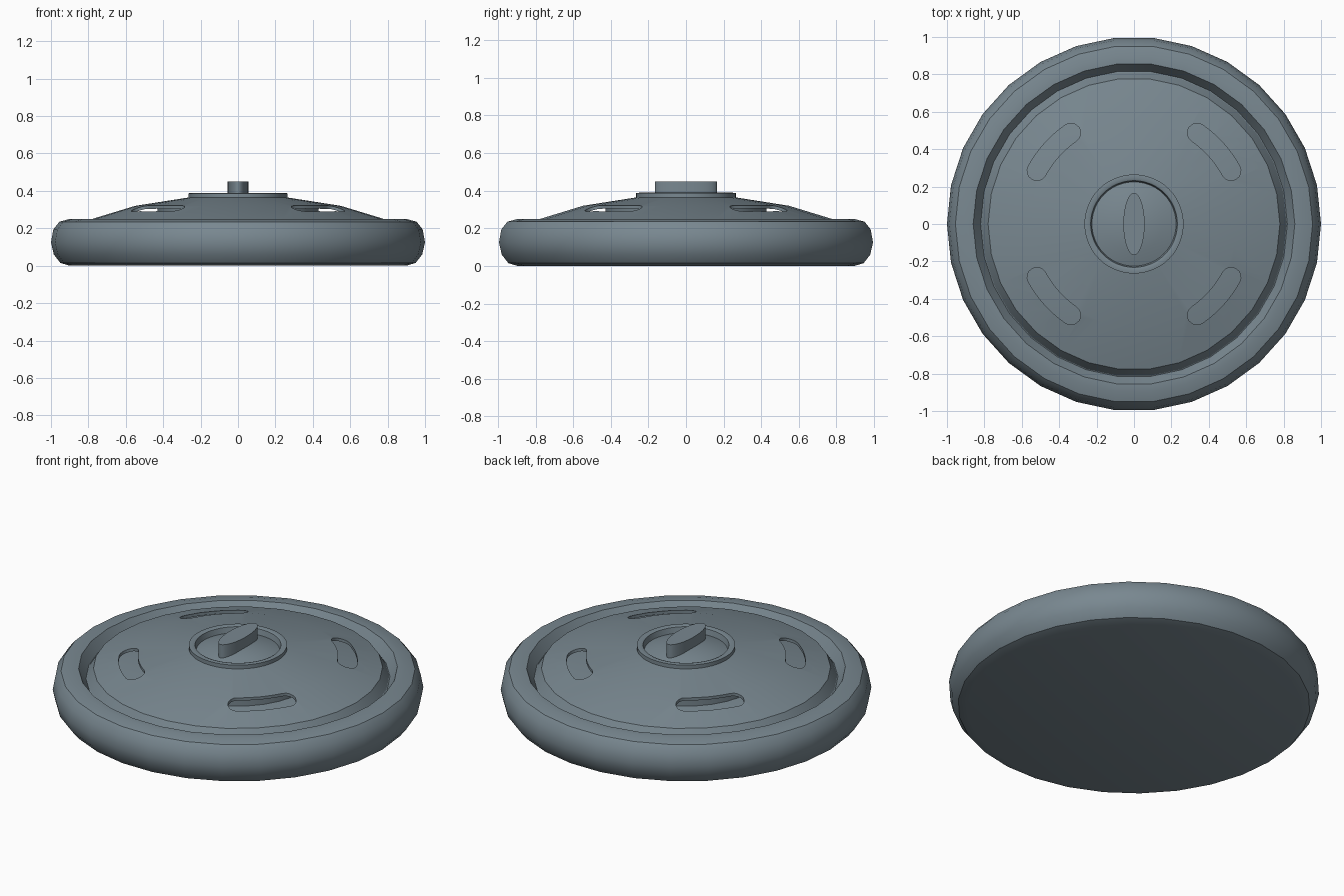
import bpy, bmesh, math

if "Cube" in bpy.data.objects:
    bpy.data.objects.remove(bpy.data.objects["Cube"])

grey = bpy.data.materials.new("slate_grey")
grey.diffuse_color = (0.19, 0.245, 0.28, 1)
grey.use_nodes = True
grey.node_tree.nodes["Principled BSDF"].inputs["Base Color"].default_value = grey.diffuse_color


def make(name, bm, angle=35):
    bmesh.ops.recalc_face_normals(bm, faces=bm.faces[:])
    me = bpy.data.meshes.new(name)
    bm.to_mesh(me)
    bm.free()
    me.materials.append(grey)
    ob = bpy.data.objects.new(name, me)
    bpy.context.collection.objects.link(ob)
    smooth(ob, angle)
    return ob


def smooth(ob, angle=35):
    bpy.ops.object.select_all(action='DESELECT')
    ob.select_set(True)
    bpy.context.view_layer.objects.active = ob
    bpy.ops.object.shade_smooth_by_angle(angle=math.radians(angle))


def lathe(name, profile, sides, closed=False, angle=35):
    """Revolve (radius, height) points around z."""
    bm = bmesh.new()
    rings = []
    for r, z in profile:
        if r == 0:
            rings.append([bm.verts.new((0, 0, z))] * sides)
        else:
            rings.append([bm.verts.new((r * math.cos(2 * math.pi * i / sides),
                                        r * math.sin(2 * math.pi * i / sides), z))
                          for i in range(sides)])
    pairs = list(zip(rings, rings[1:]))
    if closed:
        pairs.append((rings[-1], rings[0]))
    for a, b in pairs:
        for i in range(sides):
            j = (i + 1) % sides
            bm.faces.new(list(dict.fromkeys((a[i], a[j], b[j], b[i]))))
    return make(name, bm, angle)


def prism(bm, pts, z0, z1):
    lo = [bm.verts.new((x, y, z0)) for x, y in pts]
    hi = [bm.verts.new((x, y, z1)) for x, y in pts]
    bm.faces.new(lo[::-1])
    bm.faces.new(hi)
    for i in range(len(pts)):
        j = (i + 1) % len(pts)
        bm.faces.new((lo[i], lo[j], hi[j], hi[i]))


# Round base with a bulging rim and a groove inside it
lathe("base_rim", [(0, 0), (0.90, 0), (0.95, 0.015), (0.985, 0.06), (1, 0.125),
                   (0.987, 0.195), (0.955, 0.235), (0.90, 0.25), (0.86, 0.25),
                   (0.82, 0.19), (0.76, 0.22), (0, 0.22)], 30)

# Thin conical lid
lid = lathe("lid", [(0.82, 0.185), (0.78, 0.25), (0.55, 0.32), (0.25, 0.367),
                    (0.25, 0.35), (0.55, 0.303), (0.75, 0.24), (0.77, 0.185)],
            30, closed=True)

# Four curved slots cut through the lid
R, cap = 0.592, 0.052
a0, a1 = math.radians(28.7), math.radians(55.3)
slot = []
for i in range(9):
    a = a0 + (a1 - a0) * i / 8
    slot.append(((R + cap) * math.cos(a), (R + cap) * math.sin(a)))
for i in range(1, 8):
    t = a1 + math.pi * i / 8
    slot.append((R * math.cos(a1) + cap * math.cos(t), R * math.sin(a1) + cap * math.sin(t)))
for i in range(9):
    a = a1 + (a0 - a1) * i / 8
    slot.append(((R - cap) * math.cos(a), (R - cap) * math.sin(a)))
for i in range(1, 8):
    t = a0 + math.pi + math.pi * i / 8
    slot.append((R * math.cos(a0) + cap * math.cos(t), R * math.sin(a0) + cap * math.sin(t)))
bm = bmesh.new()
for sx in (1, -1):
    for sy in (1, -1):
        prism(bm, [(x * sx, y * sy) for x, y in slot], 0.23, 0.5)
cutter = make("slot_cutter", bm)
cutter.hide_render = True
mod = lid.modifiers.new("slots", 'BOOLEAN')
mod.operation = 'DIFFERENCE'
mod.solver = 'EXACT'
mod.object = cutter
bpy.ops.object.select_all(action='DESELECT')
lid.select_set(True)
bpy.context.view_layer.objects.active = lid
while lid.modifiers[0] != mod:
    bpy.ops.object.modifier_move_up(modifier=mod.name)
bpy.ops.object.modifier_apply(modifier=mod.name)
bpy.data.objects.remove(cutter)
smooth(lid)

# Hub under the lid, seen through the slots
lathe("inner_hub", [(0.43, 0.21), (0.43, 0.325)], 30)

# Raised collar with a shallow domed dish inside
lathe("collar", [(0.265, 0.35), (0.265, 0.387), (0.245, 0.39), (0.232, 0.385),
                 (0.225, 0.352), (0.15, 0.375), (0.07, 0.388), (0, 0.392)], 48)

# Oval turning handle
bm = bmesh.new()
prism(bm, [(0.057 * math.cos(2 * math.pi * i / 32), 0.166 * math.sin(2 * math.pi * i / 32))
           for i in range(32)], 0.35, 0.45)
make("handle", bm)
